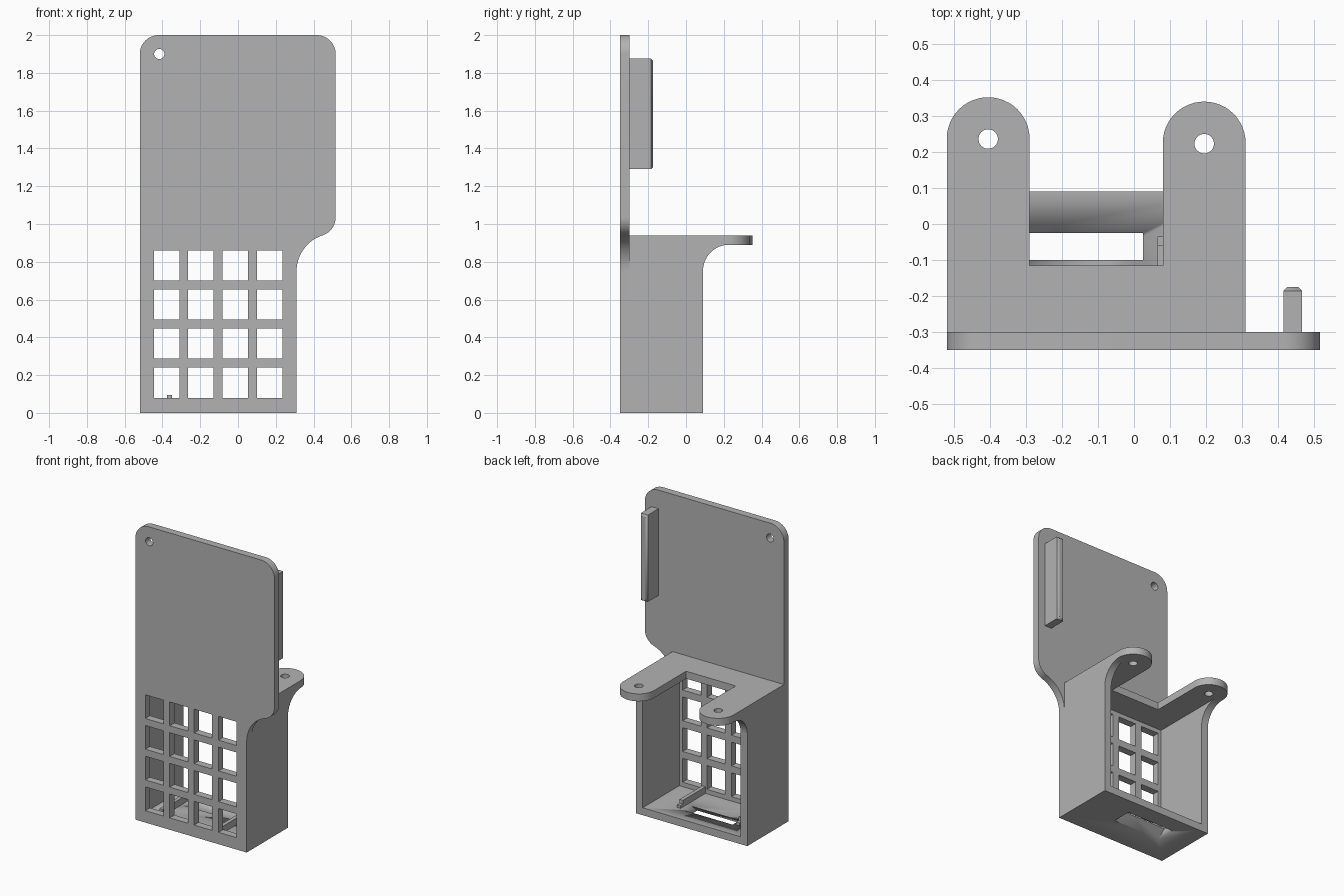
import bpy, bmesh
from math import cos, sin, radians, atan2, degrees, sqrt
from mathutils import Matrix, Vector

cube = bpy.data.objects.get("Cube")
if cube:
    bpy.data.objects.remove(cube, do_unlink=True)

GREY = bpy.data.materials.new("plain grey")
GREY.use_nodes = True
GREY.diffuse_color = (0.45, 0.45, 0.45, 1)
GREY.node_tree.nodes["Principled BSDF"].inputs["Base Color"].default_value = GREY.diffuse_color

# Drawing planes: columns are profile u, profile v, extrusion normal
FRONT = Matrix(((1, 0, 0), (0, 0, -1), (0, 1, 0)))
SIDE = Matrix(((0, 0, 1), (1, 0, 0), (0, 1, 0)))
TOP = Matrix.Identity(3)


def arc(cx, cy, r, a0, a1, n=16):
    angles = [radians(a0 + (a1 - a0) * i / n) for i in range(n + 1)]
    return [(cx + r * cos(a), cy + r * sin(a)) for a in angles]


def circle(cx, cy, r):
    return arc(cx, cy, r, 0, 360, 32)[:-1]


def rect(u0, u1, v0, v1):
    return [(u0, v0), (u1, v0), (u1, v1), (u0, v1)]


def add_object(name, mesh):
    obj = bpy.data.objects.new(name, mesh)
    bpy.context.collection.objects.link(obj)
    mesh.materials.clear()
    mesh.materials.append(GREY)
    bpy.ops.object.select_all(action='DESELECT')
    obj.select_set(True)
    bpy.context.view_layer.objects.active = obj
    bpy.ops.object.shade_smooth_by_angle(angle=radians(25))
    return obj


def plate(name, plane, loops, near, far):
    """Extrude an outline with holes between two offsets along the plane normal."""
    curve = bpy.data.curves.new(name, 'CURVE')
    curve.dimensions = '2D'
    curve.fill_mode = 'BOTH'
    curve.extrude = abs(far - near) / 2
    for loop in loops:
        spline = curve.splines.new('POLY')
        spline.points.add(len(loop) - 1)
        for p, (u, v) in zip(spline.points, loop):
            p.co = (u, v, 0, 1)
        spline.use_cyclic_u = True
    temp = bpy.data.objects.new("profile_helper", curve)
    bpy.context.collection.objects.link(temp)
    graph = bpy.context.evaluated_depsgraph_get()
    mesh = bpy.data.meshes.new_from_object(temp.evaluated_get(graph))
    bpy.data.objects.remove(temp, do_unlink=True)
    mesh.transform(Matrix.Translation(plane @ Vector((0, 0, (near + far) / 2))) @ plane.to_4x4())
    bm = bmesh.new()
    bm.from_mesh(mesh)
    bmesh.ops.remove_doubles(bm, verts=bm.verts, dist=1e-5)
    bmesh.ops.recalc_face_normals(bm, faces=bm.faces)
    bm.to_mesh(mesh)
    bm.free()
    mesh.name = name
    return add_object(name, mesh)


LEFT, RIGHT, EDGE = 0.31, -0.52, 0.517
BACK, INNER, FACE = 0.09, -0.30, -0.35
WALL, HEIGHT, SHELF = 0.05, 0.94, 0.89

# Front panel: rounded head, S-shaped shoulder, grid of square windows
r_in, r_out, low = 0.2, 0.1, 0.75
cx_in, cx_out = LEFT + r_in, EDGE - r_out
cz_out = low + sqrt((r_in + r_out) ** 2 - (cx_in - cx_out) ** 2)
turn = degrees(atan2(low - cz_out, cx_in - cx_out))
outline = [(RIGHT, 0), (LEFT, 0)]
outline += arc(cx_in, low, r_in, 180, 180 + turn)
outline += arc(cx_out, cz_out, r_out, turn, 0)[1:]
outline += arc(EDGE - 0.1, 1.9, 0.1, 0, 90)
outline += arc(RIGHT + 0.1, 1.9, 0.1, 90, 180)
windows = [rect(x, x + 0.135, z, z + 0.16)
           for x in [-0.446 + 0.182 * i for i in range(4)]
           for z in [0.08 + 0.207 * j for j in range(4)]]
plate("front_panel", FRONT, [outline, circle(-0.417, 1.9, 0.027)] + windows, -FACE, -INNER)

# Top shelf with two rounded mounting tabs
r = 0.115
shelf = [(RIGHT, INNER), (LEFT, INNER)]
shelf += arc(LEFT - r, 0.225, r, 0, 180, 24) + [(LEFT - 2 * r, -0.115), (RIGHT + 2 * r, -0.115)]
shelf += arc(RIGHT + r, 0.237, r, 0, 180, 24)
plate("top_shelf", TOP, [shelf, circle(LEFT - r, 0.223, 0.027), circle(RIGHT + r, 0.236, 0.027)],
      SHELF, HEIGHT)

# Side walls, flaring back under the tabs
side = [(INNER, 0), (BACK, 0)] + arc(BACK + 0.138, SHELF - 0.138, 0.138, 180, 90) + [(INNER, SHELF)]
plate("left_wall", SIDE, [side], LEFT - WALL, LEFT)
plate("right_wall", SIDE, [side], RIGHT, RIGHT + WALL)

# Floor with a slot whose front side slopes
floor = plate("floor", TOP, [rect(RIGHT + WALL, LEFT - WALL, INNER, BACK)], 0, WALL)
slot = [(-0.168, -0.01), (-0.025, -0.01), (-0.025, 0.07), (-0.10, 0.07), (-0.10, WALL)]
cutter = plate("slot_cutter", SIDE, [slot], -0.33, 0.025)
cutter.hide_render = True
cut = floor.modifiers.new("slot", 'BOOLEAN')
cut.operation, cut.solver, cut.object = 'DIFFERENCE', 'EXACT', cutter
bpy.context.view_layer.objects.active = floor
bpy.ops.object.modifier_apply(modifier="slot")
bpy.data.objects.remove(cutter, do_unlink=True)

# Stepped guide rails on the floor
rail = [(INNER, WALL), (-0.035, WALL), (-0.035, 0.07), (-0.06, 0.07), (-0.06, 0.095), (INNER, 0.095)]
plate("left_rail", SIDE, [rail], 0.065, 0.09)
plate("right_rail", SIDE, [rail], -0.375, -0.35)

# Upright bar behind the panel, chamfered at its free end
bar = plate("back_bar", FRONT, [rect(0.415, 0.467, 1.29, 1.875)], 0.175, 0.30)
bm = bmesh.new()
bm.from_mesh(bar.data)
rim = [e for e in bm.edges if all(v.co.y > -0.18 for v in e.verts) and len(e.link_faces) == 2
       and e.calc_face_angle() > 1]
bmesh.ops.bevel(bm, geom=rim, offset=0.011, segments=1, affect='EDGES')
bm.to_mesh(bar.data)
bm.free()
